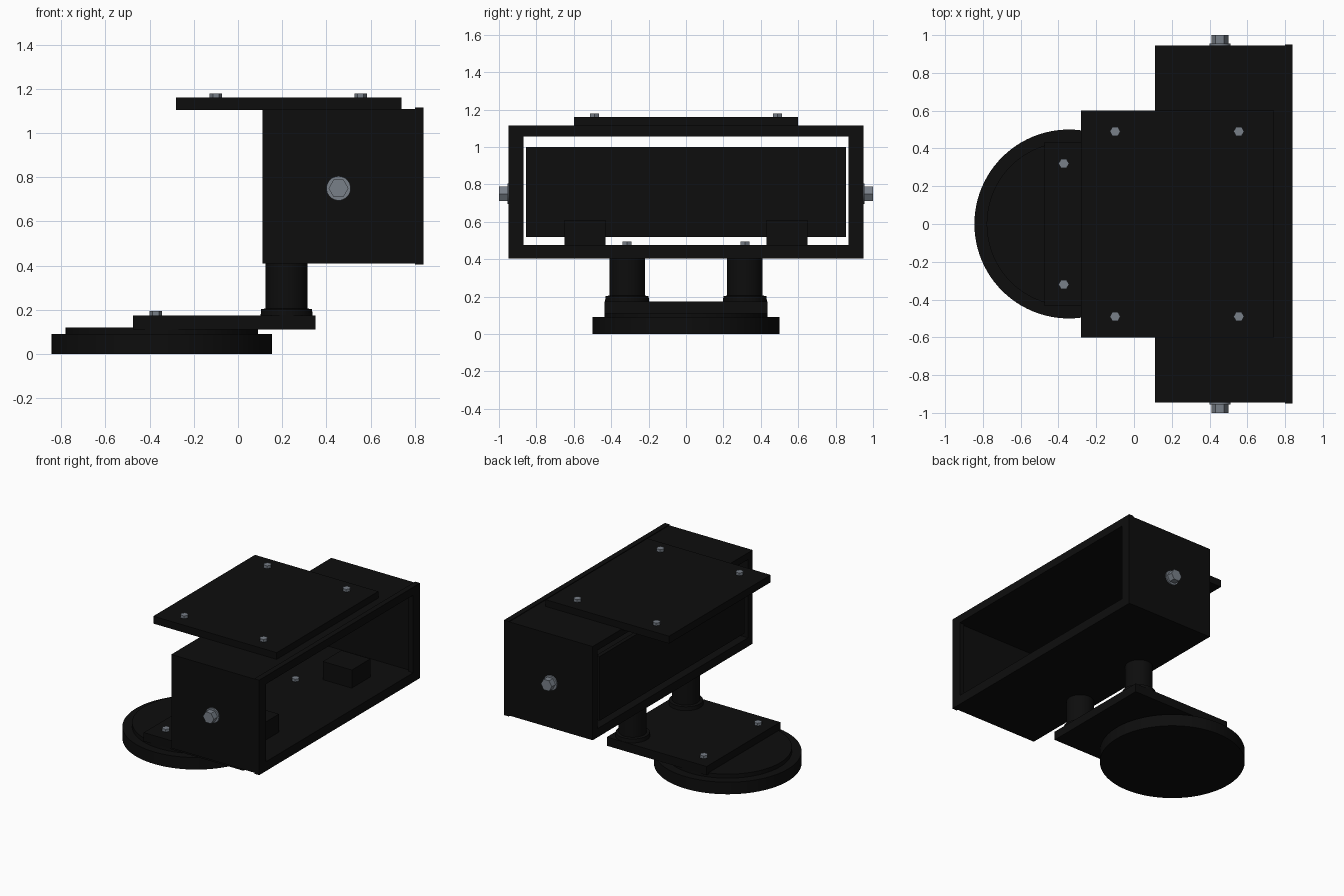
import bpy, bmesh, math
from mathutils import Matrix

if "Cube" in bpy.data.objects:
    bpy.data.objects.remove(bpy.data.objects["Cube"])


def material(name, rgb):
    m = bpy.data.materials.new(name)
    m.diffuse_color = (*rgb, 1)
    m.use_nodes = True
    m.node_tree.nodes["Principled BSDF"].inputs["Base Color"].default_value = m.diffuse_color
    return m


BLACK = material("matte black", (0.004, 0.004, 0.004))
STEEL = material("grey steel", (0.19, 0.215, 0.25))


def finish(name, bm, mat, smooth=False):
    bmesh.ops.recalc_face_normals(bm, faces=bm.faces)
    me = bpy.data.meshes.new(name)
    bm.to_mesh(me)
    bm.free()
    me.materials.append(mat)
    ob = bpy.data.objects.new(name, me)
    bpy.context.collection.objects.link(ob)
    if smooth:
        bpy.ops.object.select_all(action='DESELECT')
        ob.select_set(True)
        bpy.context.view_layer.objects.active = ob
        bpy.ops.object.shade_smooth_by_angle(angle=math.radians(30))
    return ob


def box(name, x, y, z, mat=BLACK):
    """Box from (min, max) ranges."""
    bm = bmesh.new()
    bmesh.ops.create_cube(bm, size=1)
    for v in bm.verts:
        v.co = [r[0] if c < 0 else r[1] for c, r in zip(v.co, (x, y, z))]
    return finish(name, bm, mat)


def turned(name, centre, rings, sides, mat, axis='Z', direction=1):
    """Stack of (radius, height) rings around an axis, capped at both ends."""
    bm = bmesh.new()
    loops = []
    for r, h in rings:
        loops.append([bm.verts.new((r * math.cos(2 * math.pi * i / sides),
                                    r * math.sin(2 * math.pi * i / sides), h))
                      for i in range(sides)])
    for a, b in zip(loops, loops[1:]):
        for i in range(sides):
            j = (i + 1) % sides
            bm.faces.new((a[i], a[j], b[j], b[i]))
    bm.faces.new(loops[0])
    bm.faces.new(loops[-1])
    m = Matrix.Translation(centre)
    if axis == 'Y':
        m = m @ Matrix.Rotation(-direction * math.pi / 2, 4, 'X')
    bm.transform(m)
    return finish(name, bm, mat, smooth=sides > 8)


def frame(name, x, outer, inner):
    """Rectangular tube along x; outer and inner are (half width, low z, high z)."""
    bm = bmesh.new()

    def loop(px, s):
        w, lo, hi = s
        return [bm.verts.new((px, y, z)) for y, z in ((-w, lo), (w, lo), (w, hi), (-w, hi))]

    rows = [loop(x[0], outer), loop(x[1], outer), loop(x[1], inner), loop(x[0], inner)]
    for k in range(4):
        a, b = rows[k], rows[(k + 1) % 4]
        for i in range(4):
            j = (i + 1) % 4
            bm.faces.new((a[i], a[j], b[j], b[i]))
    return finish(name, bm, BLACK)


# Round foot and stepped cover
turned("foot_disc", (-0.345, 0, 0), [(0.5, 0), (0.5, 0.09)], 96, BLACK)
turned("foot_step", (-0.345, 0, 0), [(0.435, 0.085), (0.435, 0.12)], 96, BLACK)

# Arm plate, posts with flared collars
box("arm_plate", (-0.475, 0.35), (-0.435, 0.435), (0.11, 0.175))
for s in (-1, 1):
    turned("post", (0.22, s * 0.315, 0),
           [(0.118, 0.17), (0.115, 0.203), (0.095, 0.206), (0.095, 0.42)], 48, BLACK)

# Housing shell, front rim and floating rear panel
frame("housing_shell", (0.11, 0.81), (0.945, 0.41, 1.11), (0.89, 0.475, 1.06))
frame("housing_rim", (0.80, 0.84), (0.95, 0.405, 1.115), (0.87, 0.475, 1.055))
box("rear_panel", (0.115, 0.145), (-0.855, 0.855), (0.52, 1.0))

# Inner support blocks
for s in (-1, 1):
    box("inner_block", (0.40, 0.64), tuple(sorted((s * 0.43, s * 0.65))), (0.47, 0.61))

# Top mounting plate
box("top_plate", (-0.28, 0.74), (-0.6, 0.6), (1.105, 1.16))


# Hex screws on the top plate, arm plate and housing floor
def screw(x, y, z):
    turned("screw", (x, y, z), [(0.028, -0.01), (0.028, 0.02)], 6, STEEL)


for s in (-1, 1):
    screw(-0.10, s * 0.49, 1.16)
    screw(0.555, s * 0.49, 1.16)
    screw(-0.372, s * 0.32, 0.175)
    screw(0.255, s * 0.315, 0.475)

    # Side pivot bolts with washers
    turned("pivot_washer", (0.455, s * 0.945, 0.75), [(0.055, -0.01), (0.055, 0.01)],
           32, STEEL, 'Y', s)
    turned("pivot_bolt", (0.455, s * 0.945, 0.75), [(0.045, 0), (0.045, 0.055)],
           6, STEEL, 'Y', s)
